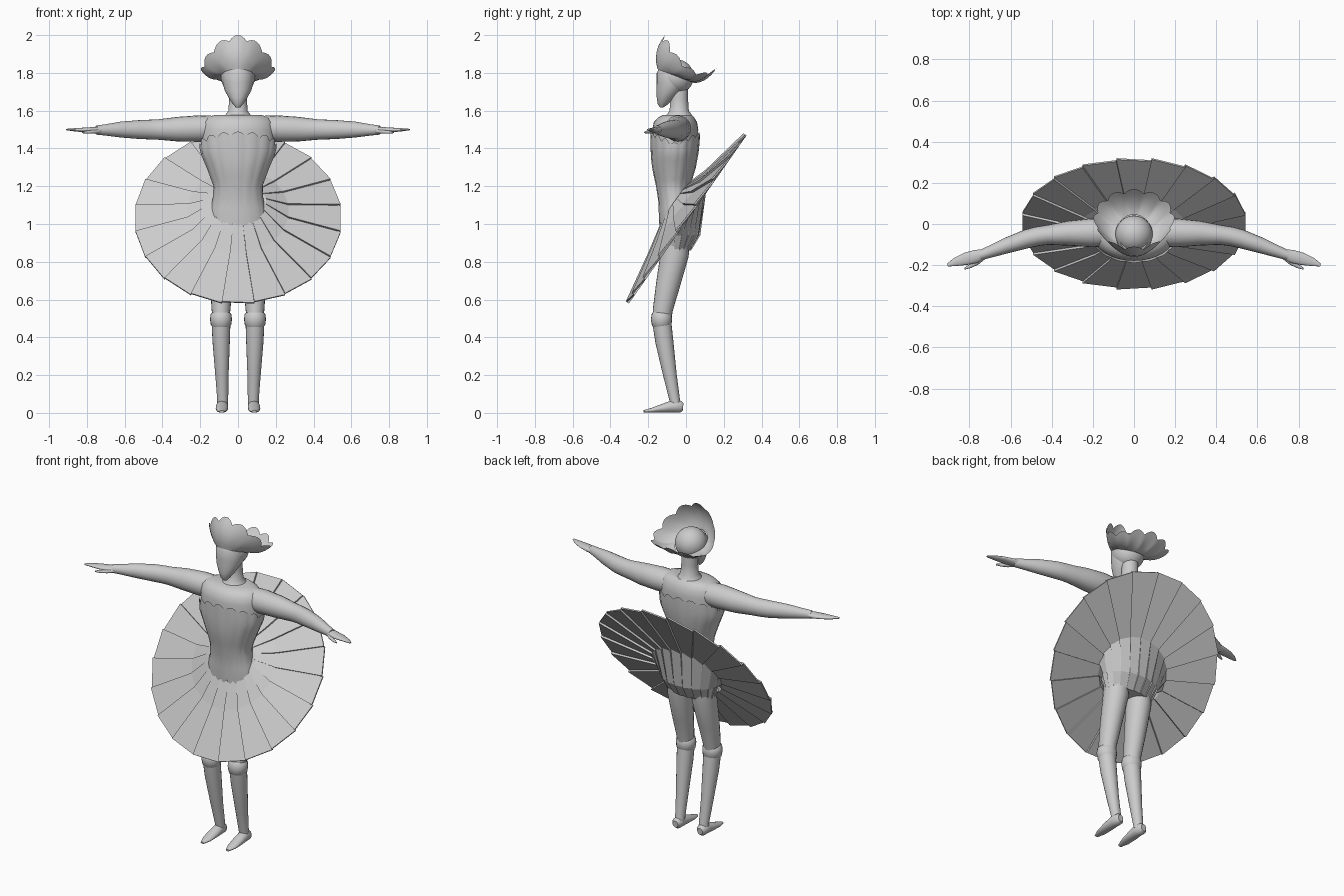
import bpy, bmesh
from math import sin, cos, pi
from mathutils import Vector as V

if "Cube" in bpy.data.objects:
    bpy.data.objects.remove(bpy.data.objects["Cube"])


def loft(name, rings, caps=True, smooth=True, mirror=False):
    """Skin a list of equal-length point rings."""
    bm = bmesh.new()
    rows = [[bm.verts.new(p) for p in r] for r in rings]
    n = len(rows[0])
    for a, b in zip(rows, rows[1:]):
        for i in range(n):
            j = (i + 1) % n
            bm.faces.new((a[i], a[j], b[j], b[i]))
    if caps:
        bm.faces.new(rows[0])
        bm.faces.new(rows[-1])
    bmesh.ops.recalc_face_normals(bm, faces=bm.faces)
    me = bpy.data.meshes.new(name)
    bm.to_mesh(me)
    bm.free()
    ob = bpy.data.objects.new(name, me)
    bpy.context.collection.objects.link(ob)
    if mirror:
        ob.modifiers.new("mirror", 'MIRROR')
    if smooth:
        bpy.ops.object.select_all(action='DESELECT')
        ob.select_set(True)
        bpy.context.view_layer.objects.active = ob
        bpy.ops.object.shade_smooth_by_angle(angle=0.7)
    return ob


def flat_ring(z, cy, rx, ry, n=32):
    return [V((rx * sin(2*pi*i/n), cy - ry * cos(2*pi*i/n), z)) for i in range(n)]


def tube(name, path, up, n=20):
    """Mirrored limb: path rows are x, y, z, half width, half height."""
    pts = [V(p[:3]) for p in path]
    rings = []
    for k, p in enumerate(path):
        d = pts[min(k + 1, len(pts) - 1)] - pts[max(k - 1, 0)]
        side = d.cross(V(up)).normalized()
        top = side.cross(d).normalized()
        rings.append([pts[k] + side * p[3] * cos(2*pi*i/n) + top * p[4] * sin(2*pi*i/n)
                      for i in range(n)])
    return loft(name, rings, mirror=True)


# head: round skull, tapering face, neck
bpy.ops.mesh.primitive_uv_sphere_add(segments=32, ring_count=16, radius=0.091, location=(0, -0.05, 1.78))
bpy.context.object.name = "skull"
bpy.ops.object.shade_smooth()
face = [(1.618, -.128, .012, .01), (1.635, -.122, .028, .028), (1.67, -.105, .05, .05),
        (1.71, -.085, .072, .071), (1.75, -.072, .081, .083), (1.80, -.07, .083, .085), (1.83, -.065, .07, .075)]
loft("face", [flat_ring(*f) for f in face])
loft("neck", [flat_ring(z, -.036, r, r) for z, r in
              [(1.55, .085), (1.58, .065), (1.60, .051), (1.66, .047), (1.76, .047)]])

# torso, whose profile also drives the bodice
torso = [(1.0, -.05, .15, .085), (1.06, -.055, .145, .083), (1.12, -.06, .128, .079), (1.20, -.068, .122, .083),
         (1.30, -.064, .158, .108), (1.38, -.06, .192, .118), (1.44, -.058, .196, .121), (1.50, -.057, .197, .122),
         (1.54, -.056, .188, .114), (1.565, -.052, .165, .095), (1.578, -.045, .12, .075)]
loft("torso", [flat_ring(*t) for t in torso])


def profile(z):
    for a, b in zip(torso, torso[1:]):
        if z <= b[0]:
            f = max(0, (z - a[0]) / (b[0] - a[0]))
            return [a[k] + f * (b[k] - a[k]) for k in (1, 2, 3)]


# bodice shell with scalloped neckline and hem
N, rows = 96, 12
shell = []
for k in range(rows + 1):
    ring = []
    for i in range(N):
        t = 2*pi*i/N
        lobe = abs(cos(8 * t))
        low = 1.055 - .045 * max(0, cos(t)) - .02 * abs(cos(12 * t))
        high = 1.405 + .06 * abs(cos(t)) + .025 * lobe
        z = low + (high - low) * k / rows
        cy, rx, ry = profile(z)
        g = .006 + .004 * lobe * k / rows
        ring.append(V(((rx + g) * sin(t), cy - (ry + g) * cos(t), z)))
    shell.append(ring)
loft("bodice", shell, caps=False)

# pleated skirt: hips, then a steeply tilted disc back up to the waist
PANELS = 20
C, VA, NA = V((0, 0, 1.03)), V((0, .573, .819)), V((0, -.819, .573))


def pleats(place, step):
    ring = []
    for i in range(PANELS):
        for k, s in ((i, step), (i + 1, -step)):
            ring.append(place(2*pi*(k + .5)/PANELS, s))
    return ring


def hip(z, cy, rx, ry, step):
    return pleats(lambda a, s: V(((rx + s) * sin(a), cy - (ry + s) * cos(a), z)), step)


def disc(n, cv, rx, rv, step):
    return pleats(lambda a, s: C + V((rx * sin(a), 0, 0)) + VA * (cv - rv * cos(a)) + NA * (n + s), step)


loft("skirt", [hip(.86, -.05, .15, .075, .003), hip(.94, -.04, .18, .113, .004),
               disc(-.005, -.03, .23, .2, .006), disc(-.005, 0, .55, .55, .006),
               disc(.003, 0, .55, .55, .006), disc(.055, .01, .27, .27, .006),
               disc(.1, .04, .15, .11, .002)], smooth=False)

# legs
tube("thigh", [(.08, -.055, .93, .07, .075), (.083, -.06, .84, .07, .075), (.088, -.095, .68, .06, .064),
               (.09, -.122, .55, .05, .053), (.09, -.128, .50, .045, .05)], (0, 1, 0))
tube("knee", [(.09, -.127, .535, .042, .042), (.09, -.128, .522, .055, .053), (.09, -.13, .495, .058, .056),
              (.09, -.128, .465, .054, .052), (.09, -.126, .45, .04, .04)], (0, 1, 0))
tube("calf", [(.09, -.128, .48, .05, .05), (.089, -.115, .38, .046, .048), (.085, -.085, .2, .035, .036),
              (.081, -.06, .07, .029, .028), (.082, -.055, .04, .029, .028)], (0, 1, 0))
tube("foot", [(.084, -.015, .032, .018, .02), (.084, -.03, .033, .03, .032), (.084, -.07, .034, .032, .033),
              (.085, -.12, .025, .033, .024), (.086, -.18, .014, .028, .013), (.086, -.225, .008, .012, .006)],
     (0, 0, 1))

# arms, hands and thumbs
tube("arm", [(.14, -.043, 1.505, .068, .068), (.21, -.043, 1.505, .07, .07), (.32, -.045, 1.502, .06, .065),
             (.42, -.053, 1.5, .048, .054), (.47, -.06, 1.5, .047, .052), (.52, -.072, 1.5, .046, .05),
             (.62, -.105, 1.5, .038, .042), (.70, -.135, 1.498, .029, .03), (.75, -.153, 1.497, .024, .024)],
     (0, 0, 1))
tube("hand", [(.72, -.142, 1.497, .022, .02), (.77, -.158, 1.497, .032, .016), (.82, -.17, 1.498, .03, .012),
              (.87, -.185, 1.499, .02, .008), (.907, -.2, 1.5, .007, .004)], (0, 0, 1))
tube("thumb", [(.73, -.16, 1.492, .012, .011), (.765, -.188, 1.488, .012, .01), (.80, -.207, 1.486, .009, .008),
               (.825, -.218, 1.485, .004, .004)], (0, 0, 1), 12)

# scalloped flaring headdress, high in front and low at the sides
N = 96
crown = []
for k in range(7):
    ring = []
    for i in range(N):
        t = 2*pi*i/N
        lobe = abs(cos(6 * t))
        s = k / 6 * (.86 + .14 * lobe)
        inner = V((.088 * sin(t), -.053 - .098 * cos(t), 1.783 + .037 * cos(t)))
        outer = V((.197 * sin(t), .03 - .14 * cos(t), 1.868 + .085 * cos(t) + .047 * cos(2 * t)))
        sag = 4 * s * (1 - s)
        p = inner.lerp(outer, s)
        p += V((0, -.024 * max(0, cos(t)) * sag, (-.022 * (1 - max(0, cos(t))) + .006 * lobe) * sag))
        ring.append(p)
    crown.append(ring)
loft("headdress", crown, caps=False)
